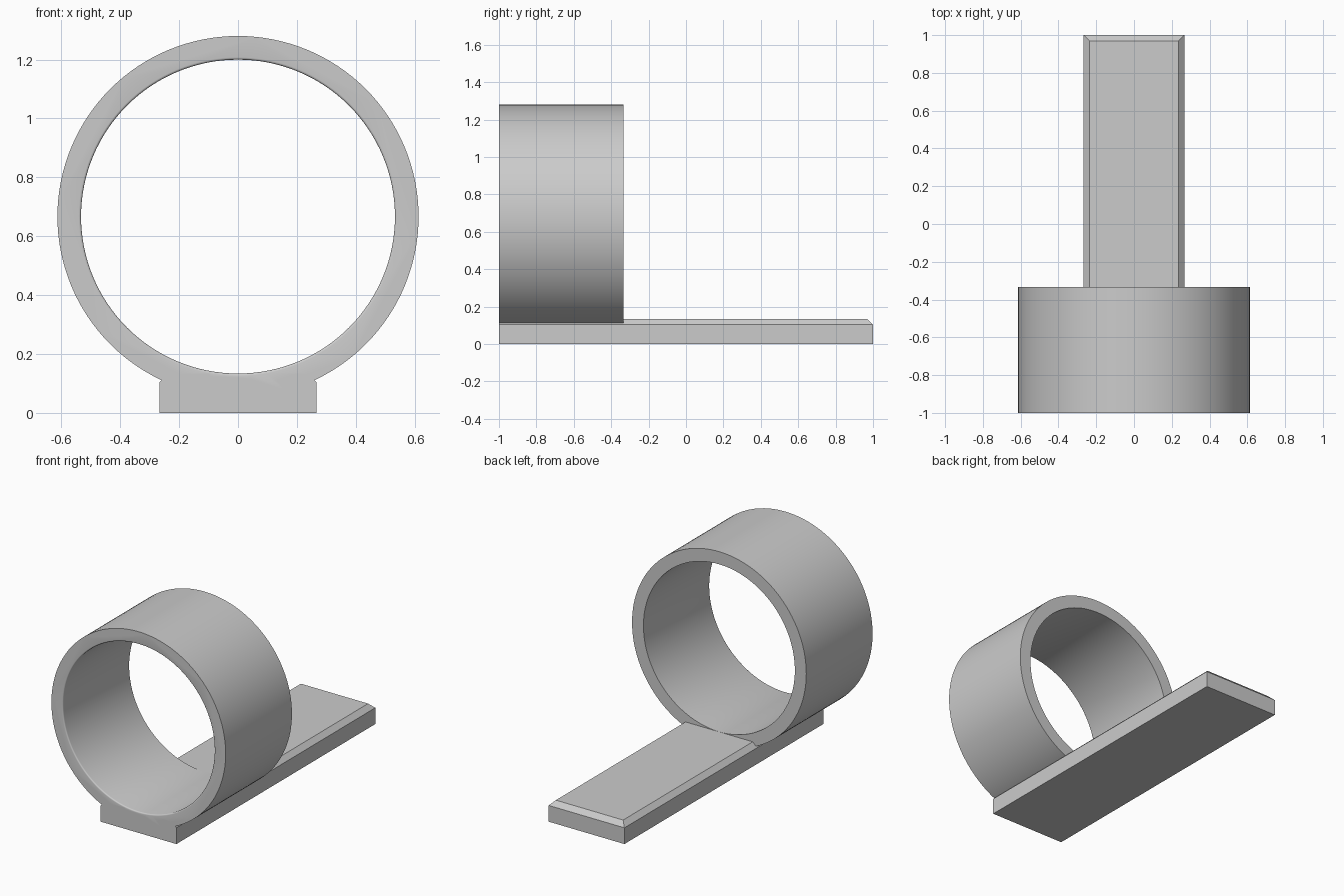
import bpy, bmesh
from math import pi, radians, sin, cos
from mathutils import Matrix

default = bpy.data.objects.get("Cube")
if default:
    bpy.data.objects.remove(default, do_unlink=True)

BAR_W, BAR_H, CHAMFER = 0.5333, 0.1333, 0.03
RING_Z, RING_R, HOLE_R = 0.6667, 0.6133, 0.533
FRONT, RING_BACK, FILLET = -1.0, -0.3333, 0.008

grey = bpy.data.materials.new("plain_grey")
grey.use_nodes = True
colour = (0.6, 0.6, 0.6, 1)
grey.diffuse_color = colour
grey.node_tree.nodes["Principled BSDF"].inputs["Base Color"].default_value = colour


def make_object(name, bm):
    bmesh.ops.recalc_face_normals(bm, faces=bm.faces)
    mesh = bpy.data.meshes.new(name)
    bm.to_mesh(mesh)
    bm.free()
    mesh.materials.append(grey)
    obj = bpy.data.objects.new(name, mesh)
    bpy.context.collection.objects.link(obj)
    return obj


def lathe(name, profile, sides=128):
    """Closed solid turned about the ring axis from (radius, y) points."""
    bm = bmesh.new()
    loops = [[bm.verts.new((r * sin(2 * pi * i / sides), y,
                            RING_Z - r * cos(2 * pi * i / sides)))
              for i in range(sides)] for r, y in profile]
    for a, b in zip(loops, loops[1:]):
        for i in range(sides):
            j = (i + 1) % sides
            bm.faces.new((a[i], a[j], b[j], b[i]))
    bm.faces.new(loops[0])
    bm.faces.new(loops[-1])
    return make_object(name, bm)


def combine(target, other, operation):
    mod = target.modifiers.new(operation.lower(), 'BOOLEAN')
    mod.operation, mod.object, mod.solver = operation, other, 'EXACT'
    bpy.context.view_layer.objects.active = target
    bpy.ops.object.modifier_apply(modifier=mod.name)
    bpy.data.objects.remove(other, do_unlink=True)


# Flat bar, with the top edges chamfered on the sides and back
bm = bmesh.new()
bmesh.ops.create_cube(bm, size=1, matrix=Matrix.Translation((0, 0, BAR_H / 2))
                      @ Matrix.Diagonal((BAR_W, 2, BAR_H, 1)))
top_edges = [e for e in bm.edges
             if all(v.co.z > BAR_H / 2 for v in e.verts)
             and any(v.co.y > 0 for v in e.verts)]
bmesh.ops.bevel(bm, geom=top_edges, offset=CHAMFER, segments=1,
                affect='EDGES', profile=0.5)
body = make_object("ring_with_flat_bar", bm)

# Wide ring joined to the front of the bar
drum = lathe("drum", [(RING_R, FRONT), (RING_R, RING_BACK)])
combine(body, drum, 'UNION')

# Bore through the ring, with a small rounded lip at the front
lip = [(HOLE_R + FILLET * (1 - sin(a)), FRONT + FILLET * (1 - cos(a)))
       for a in (radians(90 * k / 4) for k in range(5))]
bore = lathe("bore", [(HOLE_R + FILLET, FRONT - 0.1)] + lip
             + [(HOLE_R, RING_BACK + 0.1)])
combine(body, bore, 'DIFFERENCE')

# Smooth curved walls, crisp edges
bpy.ops.object.select_all(action='DESELECT')
body.select_set(True)
bpy.context.view_layer.objects.active = body
bpy.ops.object.shade_smooth_by_angle(angle=radians(30))
